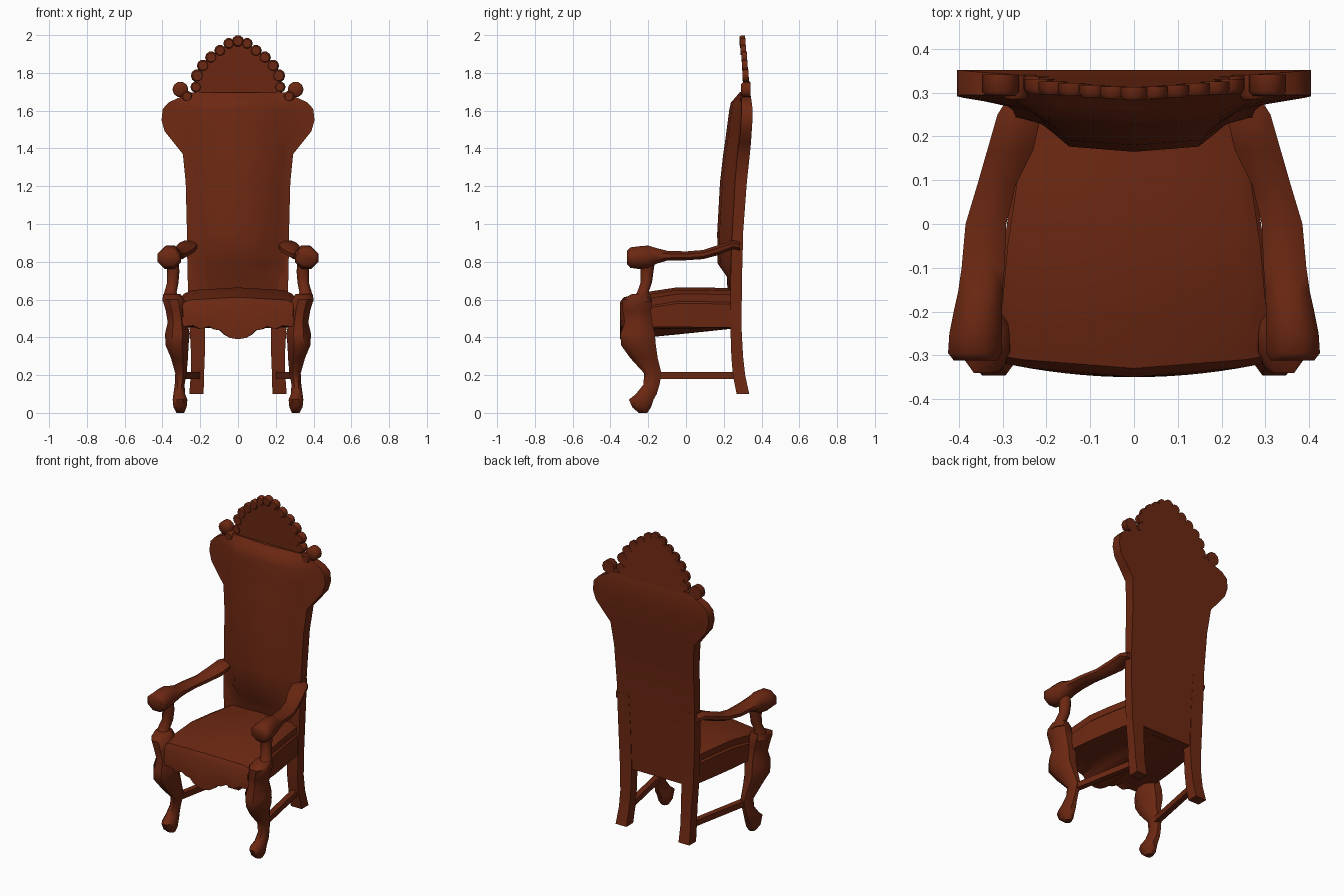
import bpy, bmesh, math

wood = bpy.data.materials.new("dark red wood")
wood.diffuse_color = (0.150, 0.021, 0.006, 1)


def finish(name, bm, angle=40):
    bmesh.ops.recalc_face_normals(bm, faces=bm.faces)
    me = bpy.data.meshes.new(name)
    bm.to_mesh(me)
    bm.free()
    me.materials.append(wood)
    ob = bpy.data.objects.new(name, me)
    bpy.context.collection.objects.link(ob)
    bpy.ops.object.select_all(action='DESELECT')
    ob.select_set(True)
    bpy.context.view_layer.objects.active = ob
    bpy.ops.object.shade_smooth_by_angle(angle=math.radians(angle))
    return ob


def loft(name, rings, angle=40):
    """Skin a list of equally long closed rings and cap both ends."""
    bm = bmesh.new()
    vs = [[bm.verts.new(p) for p in r] for r in rings]
    n = len(vs[0])
    for a, b in zip(vs, vs[1:]):
        for i in range(n):
            j = (i + 1) % n
            bm.faces.new((a[i], a[j], b[j], b[i]))
    bm.faces.new(vs[0])
    bm.faces.new(vs[-1])
    return finish(name, bm, angle)


def oval(x0, x1, y0, y1, n=8):
    """Octagon-like outline that touches all four limits."""
    k = 1 / math.cos(math.pi / n)
    return [((x0 + x1) / 2 + (x1 - x0) / 2 * k * math.cos(2 * math.pi * (i + .5) / n),
             (y0 + y1) / 2 + (y1 - y0) / 2 * k * math.sin(2 * math.pi * (i + .5) / n))
            for i in range(n)]


def mirrored(half):
    """Outline running from the right side to x = 0, completed to the left."""
    return half + [(-x, v) for x, v in reversed(half) if x > 0]


# Upholstered back: height, half width, rear, frame front, cushion front, cushion half width
back = [
    (0.45, 0.255, 0.290, 0.240, 0.225, 0.19),
    (0.72, 0.265, 0.295, 0.240, 0.217, 0.19),
    (0.79, 0.268, 0.297, 0.242, 0.168, 0.19),
    (0.95, 0.270, 0.302, 0.245, 0.165, 0.19),
    (1.22, 0.277, 0.322, 0.260, 0.180, 0.20),
    (1.37, 0.292, 0.338, 0.272, 0.197, 0.215),
    (1.43, 0.340, 0.344, 0.280, 0.206, 0.225),
    (1.49, 0.388, 0.348, 0.288, 0.214, 0.24),
    (1.55, 0.405, 0.352, 0.292, 0.222, 0.25),
    (1.61, 0.398, 0.352, 0.295, 0.230, 0.25),
    (1.645, 0.365, 0.348, 0.295, 0.238, 0.24),
    (1.67, 0.310, 0.344, 0.295, 0.262, 0.22),
    (1.695, 0.250, 0.340, 0.300, 0.282, 0.18),
]
rings = []
for z, w, yb, ye, yf, c in back:
    half = [(w, yb), (w, ye), (c + 0.02, ye - 0.2 * (ye - yf)),
            (c * 0.78, yf + 0.012), (0, yf)]
    rings.append([(x, y, z) for x, y in mirrored(half)])
loft("backrest", rings)

# Scalloped crest: beads around a thin fan-shaped plate
beads = [(0, 1.968, .032), (.048, 1.955, .030), (.095, 1.918, .031), (.142, 1.882, .032),
         (.185, 1.838, .033), (.215, 1.785, .035), (.222, 1.725, .030)]


def front_y(x):
    return 0.283 + 0.07 * abs(x)


def rear_y(z):
    return 0.345 - 0.1 * (z - 1.65)


plate = [(x, z) for x, z, r in reversed(beads)]
outline = [(.23, 1.64)] + plate
outline = outline + [(-x, z) for x, z in reversed(outline) if x > 0]
loft("crest_plate", [[(x, front_y(x) + .004, z) for x, z in outline],
                     [(x, rear_y(z), z) for x, z in outline]])


def bead(name, x, z, r, y0, y1, n=10):
    def disc(rad, y):
        return [(x + rad * math.cos(2 * math.pi * i / n), y,
                 z + rad * math.sin(2 * math.pi * i / n)) for i in range(n)]
    loft(name, [disc(r * .75, y0), disc(r, y0 + .010), disc(r, y1)], 50)


for side in (1, -1):
    for x, z, r in beads:
        if x > 0 or side > 0:
            bead("crest_bead", side * x, z, r, front_y(x), rear_y(z))
    # Round knob and its short stalk on each shoulder
    bead("shoulder_knob", side * .305, 1.712, .042, .292, .342)
    bead("shoulder_scroll", side * .270, 1.675, .030, .285, .340)

# Seat: cushion top over an apron whose carved lower edge fades toward the rear
lower = [(0, .39), (.04, .397), (.07, .415), (.09, .437), (.12, .442),
         (.15, .458), (.19, .443), (.23, .462), (.29, .455)]
seat = [  # depth, half width, top, carving strength, front bow
    (-.318, .300, .585, 1.0, .032),
    (-.300, .312, .612, 1.0, .030),
    (-.200, .312, .640, .85, .010),
    (-.050, .298, .664, .60, 0),
    (.100, .275, .664, .35, 0),
    (.245, .250, .660, .10, 0),
]
rings = []
for y, w, top, t, bow in seat:
    under = [(x / .29 * w, .452 + (z - .452) * t) for x, z in lower]
    upper = [(w, top - .085), (w * .965, top - .075), (w * .97, top - .035),
             (w * .82, top - .014), (0, top)]
    half = under + upper
    ring = half + [(-x, z) for x, z in reversed(half) if x > 0]
    rings.append([(x, y - bow * (1 - (x / w) ** 2), z) for x, z in ring])
loft("seat", rings, 35)

# Limits per ring: height, inner x, outer x, front y, rear y
front_leg = [
    (0.000, .285, .325, -.250, -.205),
    (0.030, .272, .342, -.285, -.185),
    (0.070, .268, .346, -.302, -.172),
    (0.100, .280, .342, -.265, -.155),
    (0.150, .283, .335, -.225, -.140),
    (0.210, .272, .332, -.222, -.130),
    (0.290, .265, .355, -.295, -.150),
    (0.360, .262, .384, -.345, -.160),
    (0.420, .255, .386, -.346, -.165),
    (0.480, .270, .372, -.325, -.180),
    (0.540, .275, .382, -.335, -.185),
    (0.600, .285, .400, -.340, -.180),
    (0.630, .305, .395, -.285, -.190),
]
arm_post = [
    (0.590, .310, .400, -.290, -.185),
    (0.640, .325, .390, -.258, -.198),
    (0.690, .315, .375, -.240, -.180),
    (0.750, .310, .375, -.240, -.172),
    (0.800, .315, .385, -.250, -.165),
]
# Limits per ring: depth, inner x, outer x, bottom z, top z
arm = [
    (.285, .215, .290, .860, .905),
    (.250, .212, .312, .868, .913),
    (.170, .230, .335, .835, .888),
    (.090, .270, .358, .814, .862),
    (.000, .292, .385, .808, .855),
    (-.100, .296, .394, .806, .858),
    (-.155, .300, .402, .790, .872),
    (-.200, .302, .412, .768, .886),
    (-.250, .302, .422, .762, .882),
    (-.295, .303, .425, .768, .876),
    (-.312, .312, .412, .788, .860),
]
# Square rear legs kick back at the foot
rear_leg = [
    (0.10, .182, .258, .268, .335),
    (0.20, .180, .250, .248, .313),
    (0.30, .176, .248, .240, .302),
    (0.45, .174, .256, .235, .294),
    (0.70, .180, .266, .236, .296),
    (0.92, .190, .271, .242, .302),
]

for side, label in ((1, "right"), (-1, "left")):
    for part, rows in (("front_leg", front_leg), ("arm_post", arm_post)):
        loft(f"{part}_{label}", [[(side * x, y, z) for x, y in oval(a, b, c, d)]
                                 for z, a, b, c, d in rows], 50)
    loft(f"arm_{label}", [[(side * x, y, z) for x, z in oval(a, b, c, d)]
                          for y, a, b, c, d in arm], 50)
    loft(f"rear_leg_{label}", [[(side * a, c, z), (side * b, c, z),
                                (side * b, d, z), (side * a, d, z)]
                               for z, a, b, c, d in rear_leg])
    # Side stretcher between front and rear legs
    loft(f"stretcher_{label}", [[(side * (cx + dx), y, z) for dx, z in
                                 ((-.018, .180), (.018, .180), (.018, .216), (-.018, .216))]
                                for y, cx in ((-.165, .300), (.270, .215))])
